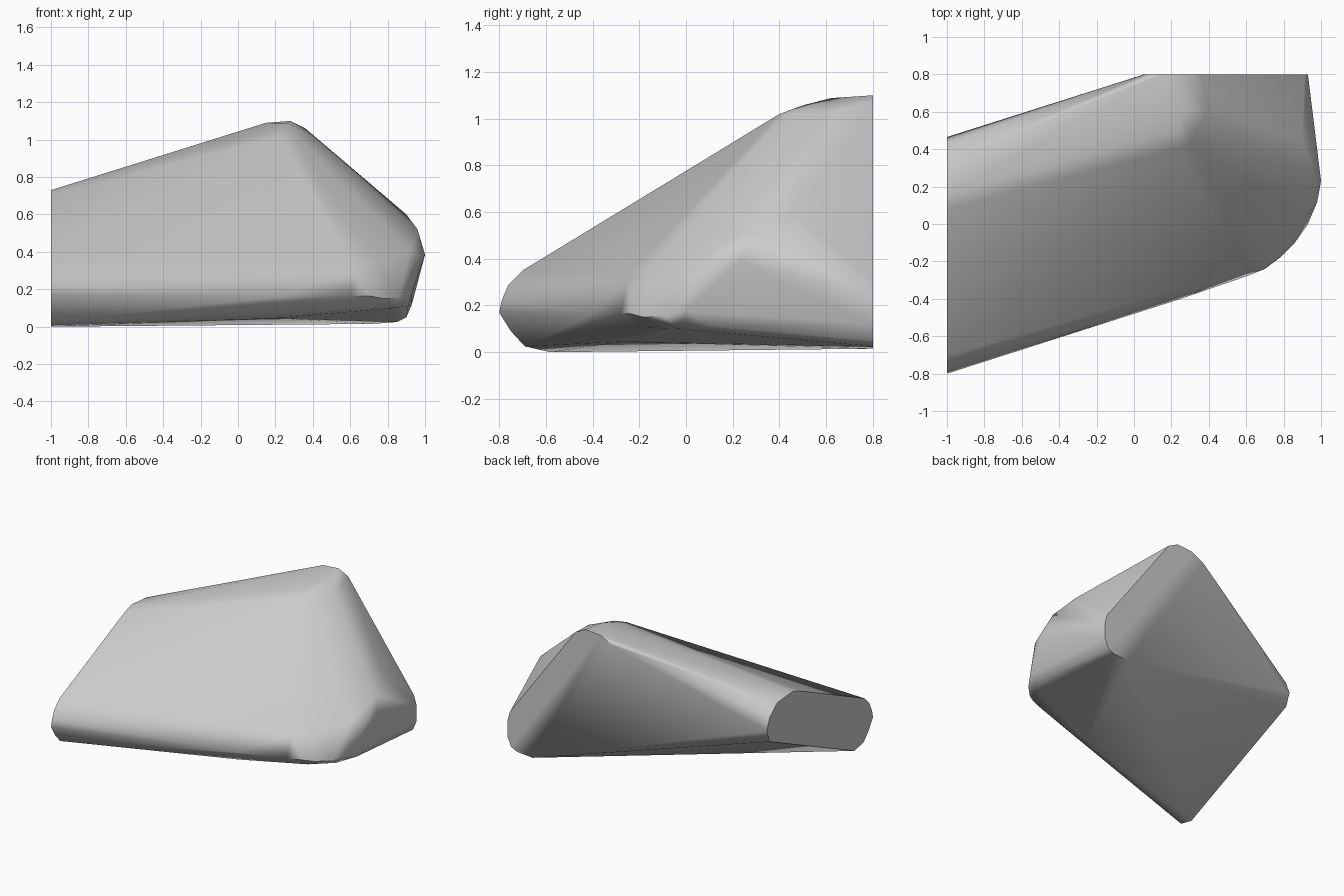
import bpy
import bmesh

old = bpy.data.objects.get("Cube")
if old:
    bpy.data.objects.remove(old, do_unlink=True)

# Flat cut at the narrow end (y, z), a slanted rounded slab
end_cut = [(-.8, .17), (-.79, .22), (-.76, .29), (-.7, .35), (.08, .705), (.16, .73),
           (.34, .715), (.43, .64), (.465, .55), (.43, .455), (-.58, 0), (-.69, .025),
           (-.75, .09)]

# Flat cut at the back (x, z), a rounded triangle
back_cut = [(.055, 1.04), (.15, 1.09), (.28, 1.1), (.36, 1.06), (.91, .31), (.93, .24),
            (.93, .12), (.9, .05), (.85, .025), (.72, .015)]

# Rounded ridge running forward from the peak
ridge = [(.26, .62, 1.088), (.23, .5, 1.057), (.22, .4, 1.02), (.3, .43, 1.02),
         (.39, .6, 1.03)]

# Lower rim sweeping round the front corner
lower_rim = [(.25, -.4, .165), (.6, -.28, .165), (.7, -.24, .165), (.78, -.18, .15),
             (.86, -.1, .155), (.93, 0, .175)]

# Upper rim, the shoulder and the side bulge
upper_rim = [(.62, -.245, .325), (.74, -.165, .345), (.83, -.06, .38), (.92, .04, .41),
             (.98, .12, .37), (1, .23, .385), (.96, .28, .52), (.9, .45, .6)]

# Rounding below the rim and the crease along the underside
under_edge = [(.7, -.17, .105), (.84, -.03, .1), (.91, .12, .11), (.2, -.27, .045),
              (.68, 0, .08)]

points = [(-1, y, z) for y, z in end_cut]
points += [(x, .8, z) for x, z in back_cut]
points += ridge + lower_rim + upper_rim + under_edge

# Wrap all the sections in one closed skin
bm = bmesh.new()
for p in points:
    bm.verts.new(p)
hull = bmesh.ops.convex_hull(bm, input=bm.verts)
loose = {g for g in hull["geom_interior"] + hull["geom_unused"]
         if isinstance(g, bmesh.types.BMVert)}
bmesh.ops.delete(bm, geom=list(loose), context='VERTS')
bmesh.ops.dissolve_limit(bm, angle_limit=.01, verts=bm.verts, edges=bm.edges)
bmesh.ops.recalc_face_normals(bm, faces=bm.faces)
mesh = bpy.data.meshes.new("rock")
bm.to_mesh(mesh)
bm.free()

# Plain grey stone
stone = bpy.data.materials.new("grey stone")
stone.use_nodes = True
grey = (.6, .6, .6, 1)
stone.diffuse_color = grey
stone.node_tree.nodes["Principled BSDF"].inputs["Base Color"].default_value = grey
mesh.materials.append(stone)

rock = bpy.data.objects.new("rock", mesh)
bpy.context.collection.objects.link(rock)
bpy.context.view_layer.objects.active = rock
rock.select_set(True)
bpy.ops.object.shade_smooth_by_angle(angle=.95)

# Keep the broad faces flat and blend only the narrow rounded ones
blend = rock.modifiers.new("face weighted shading", 'WEIGHTED_NORMAL')
blend.keep_sharp = True
